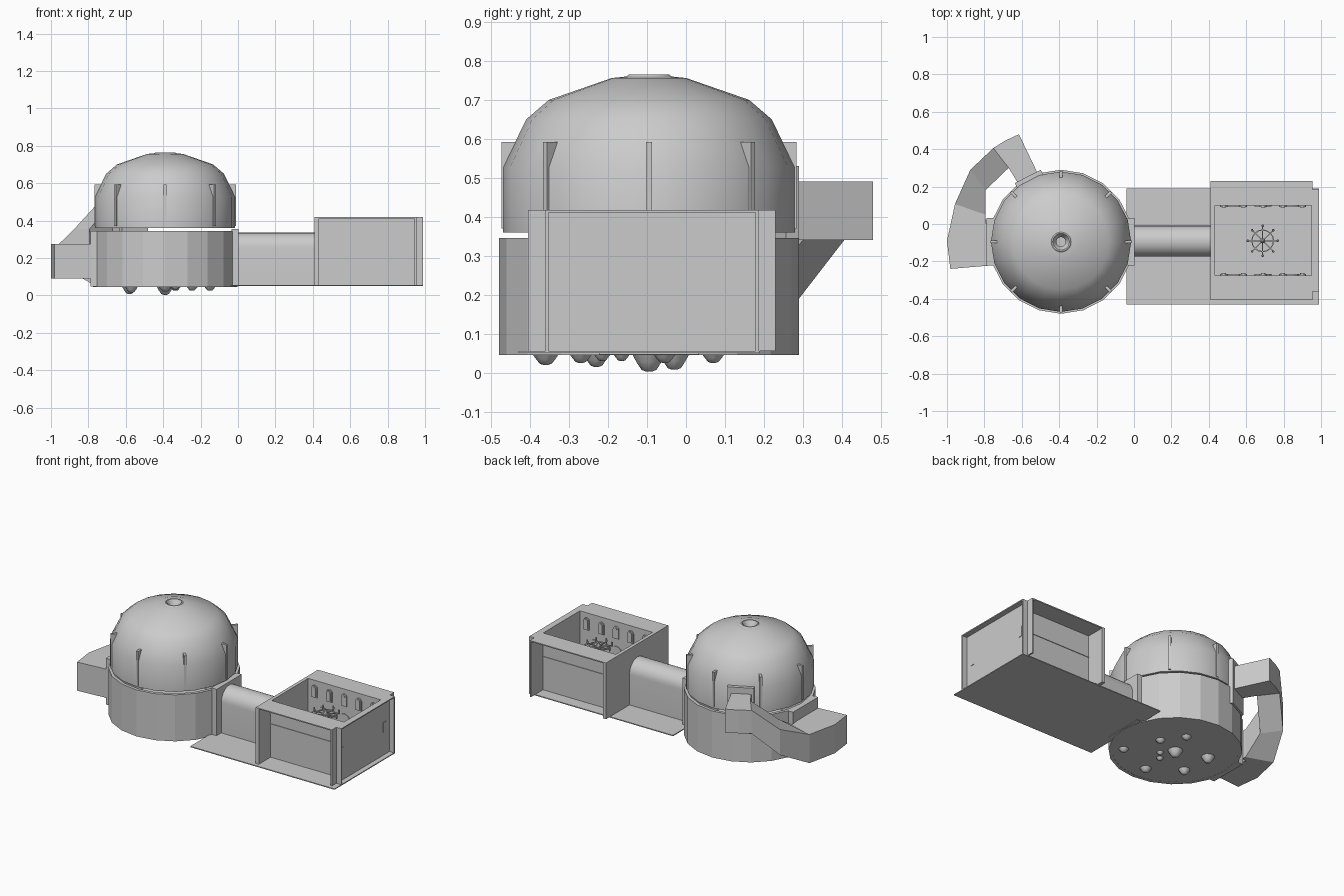
import bpy, bmesh
from math import cos, sin, pi, radians
from mathutils import Matrix, Vector

if "Cube" in bpy.data.objects:
    bpy.data.objects.remove(bpy.data.objects["Cube"])

CX, CY = -0.39, -0.095      # rotunda centre
SIDES = 20


def add_object(name, bm, smooth=None):
    bmesh.ops.recalc_face_normals(bm, faces=bm.faces)
    me = bpy.data.meshes.new(name)
    bm.to_mesh(me)
    bm.free()
    ob = bpy.data.objects.new(name, me)
    bpy.context.collection.objects.link(ob)
    if smooth:
        bpy.ops.object.select_all(action='DESELECT')
        ob.select_set(True)
        bpy.context.view_layer.objects.active = ob
        bpy.ops.object.shade_smooth_by_angle(angle=radians(smooth))
    return ob


def box(name, x, y, z, spin=0, pivot=(0, 0)):
    """Box from min/max pairs, optionally turned about z and moved to a pivot."""
    bm = bmesh.new()
    bmesh.ops.create_cube(bm, size=1)
    for v in bm.verts:
        p = Vector(a[0] + (c + 0.5) * (a[1] - a[0]) for a, c in zip((x, y, z), v.co))
        v.co = Matrix.Rotation(spin, 3, 'Z') @ p + Vector((*pivot, 0))
    return add_object(name, bm)


def lathe(name, profile, cx, cy, sides, smooth=None, closed=True):
    bm = bmesh.new()
    rings = [[bm.verts.new((cx + r * cos(2 * pi * i / sides), cy + r * sin(2 * pi * i / sides), z))
              for i in range(sides)] for r, z in profile]
    pairs = list(zip(rings, rings[1:]))
    if closed:
        pairs.append((rings[-1], rings[0]))
    else:
        bm.faces.new(rings[0])
        bm.faces.new(rings[-1])
    for a, b in pairs:
        for i in range(sides):
            j = (i + 1) % sides
            bm.faces.new((a[i], a[j], b[j], b[i]))
    return add_object(name, bm, smooth)


def extrude_profile(name, pts, offset, smooth=None):
    bm = bmesh.new()
    f = bm.faces.new([bm.verts.new(p) for p in pts])
    new = bmesh.ops.extrude_face_region(bm, geom=[f])['geom']
    if f.is_valid and f not in bm.faces:
        f = None
    bmesh.ops.translate(bm, vec=offset, verts=[g for g in new if isinstance(g, bmesh.types.BMVert)])
    return add_object(name, bm, smooth)


def arch(w, z0, z1, n=8):
    """Half-round arch outline as (across, up) points."""
    r = w / 2
    return [(-r, z0), (r, z0)] + [(r * cos(pi * i / n), z1 - r + r * sin(pi * i / n)) for i in range(n + 1)]


# --- rotunda: lower drum, floor and domed upper storey
lathe("lower_drum", [(0.385, 0.045), (0.385, 0.345), (0.365, 0.345), (0.365, 0.045)], CX, CY, SIDES)
lathe("rotunda_floor", [(0.38, 0.046), (0.38, 0.06)], CX, CY, SIDES, closed=False)
lathe("domed_storey", [(0.375, 0.36), (0.375, 0.527), (0.315, 0.65), (0.257, 0.70), (0.096, 0.756),
                       (0.058, 0.76), (0.052, 0.765), (0.045, 0.765), (0.025, 0.73), (0.03, 0.725),
                       (0.09, 0.735), (0.245, 0.685), (0.30, 0.635), (0.355, 0.52), (0.355, 0.36)],
      CX, CY, SIDES, smooth=28)
for i in range(8):
    box("dome_rib", (0.335, 0.378), (-0.0075, 0.0075), (0.37, 0.592), i * pi / 4, (CX, CY))

# --- rounded drops hanging under the floor: x, y, radius, lowest z
for x, y, r, z in [(-0.39, -0.095, 0.045, 0.003), (-0.245, -0.055, 0.03, 0.025), (-0.335, 0.07, 0.03, 0.025),
                   (-0.58, -0.03, 0.04, 0.008), (-0.57, -0.23, 0.035, 0.015), (-0.39, -0.36, 0.035, 0.02),
                   (-0.15, -0.27, 0.03, 0.025), (-0.335, -0.165, 0.022, 0.03), (-0.375, -0.215, 0.022, 0.03)]:
    d = 0.047 - z
    lathe("floor_drop", [(r, 0.047), (r * 0.75, 0.047 - d * 0.45), (r * 0.45, z + d * 0.1), (r * 0.2, z)],
          x, y, 10, smooth=40, closed=False)

# --- door surrounds on the rotunda: east, west, and the raised north-west one
box("east_door_surround", (0.355, 0.393), (-0.128, 0.128), (0.047, 0.355), 0, (CX, CY))
box("west_door_surround", (0.365, 0.398), (-0.128, 0.128), (0.047, 0.345), pi, (CX, CY))
box("upper_door_surround", (0.355, 0.392), (-0.078, 0.078), (0.235, 0.53), radians(117), (CX, CY))

# --- rising curved passage: inner x,y, outer x,y, bottom, top
sections = [(-0.77, -0.222, -0.982, -0.24, 0.09, 0.275),
            (-0.78, -0.09, -1.0, -0.09, 0.09, 0.275),
            (-0.795, 0.05, -0.957, 0.107, 0.09, 0.275),
            (-0.795, 0.18, -0.875, 0.29, 0.19, 0.355),
            (-0.67, 0.30, -0.752, 0.406, 0.34, 0.49),
            (-0.615, 0.21, -0.69, 0.445, 0.34, 0.49),
            (-0.505, 0.25, -0.615, 0.48, 0.34, 0.49)]
bm = bmesh.new()
loops = [[bm.verts.new(p) for p in ((ix, iy, a), (ox, oy, a), (ox, oy, b), (ix, iy, b))]
         for ix, iy, ox, oy, a, b in sections]
for a, b in zip(loops, loops[1:]):
    for i in range(4):
        j = (i + 1) % 4
        bm.faces.new((a[i], a[j], b[j], b[i]))
bm.faces.new(loops[0])
bm.faces.new(loops[-1])
add_object("curved_passage", bm)
# sloping apron where the passage meets the west door
extrude_profile("passage_apron", [(-0.83, -0.2, 0.09), (-0.77, -0.2, 0.055), (-0.77, -0.2, 0.09)], (0, 0.22, 0))

# --- base plate and vaulted corridor
box("base_plate", (-0.04, 0.99), (-0.43, 0.19), (0.05, 0.056))
extrude_profile("vaulted_corridor", [(-0.005, -0.092 + u, z) for u, z in arch(0.166, 0.055, 0.335, 14)],
                (0.42, 0, 0), smooth=30)

# --- square hall: inset wall panels with outward top lips and end flanges
box("hall_west_wall", (0.41, 0.432), (-0.405, 0.23), (0.055, 0.418))
MY = -0.0875                       # hall mid line
for s in (-1, 1):
    def ys(a, b):
        return tuple(sorted((MY + s * a, MY + s * b)))
    box("hall_side_wall", (0.42, 0.955), ys(0.187, 0.197), (0.055, 0.416))
    box("hall_side_lip", (0.41, 0.955), ys(0.187, 0.3175), (0.411, 0.418))
    box("hall_side_flange", (0.945, 0.955), ys(0.187, 0.3175), (0.055, 0.416))
    box("hall_side_moulding", (0.432, 0.945), ys(0.197, 0.201), (0.268, 0.273))
    box("hall_east_flange", (0.95, 0.99), ys(0.266, 0.273), (0.055, 0.416))
    box("east_wall_niche", (0.955, 0.96), ys(0.2, 0.227), (0.205, 0.268))
    # window arches on the inner face
    inner = MY + s * 0.189
    for k in range(-2, 3):
        pts = arch(0.04, 0.31, 0.388)
        extrude_profile("hall_window", [(0.69 + k * 0.105 + u, inner, z) for u, z in pts], (0, -s * 0.01, 0))
        pts = arch(0.024, 0.318, 0.38)
        extrude_profile("hall_window_pane", [(0.69 + k * 0.105 + u, inner, z) for u, z in pts], (0, -s * 0.014, 0))
    for k in (-1, 0, 1):
        extrude_profile("hall_alcove", [(0.69 + k * 0.15 + u, inner, z) for u, z in arch(0.09, 0.06, 0.26)],
                        (0, -s * 0.008, 0))
box("hall_east_wall", (0.95, 0.957), (-0.36, 0.185), (0.055, 0.416))
box("hall_east_lip", (0.95, 0.99), (-0.36, 0.185), (0.411, 0.418))

# --- hanging wheel light in the hall
LX, LY, LZ = 0.688, -0.09, 0.325
lathe("light_ring", [(0.055, LZ), (0.061, LZ), (0.061, LZ + 0.008), (0.055, LZ + 0.008)], LX, LY, 16)
lathe("light_hub", [(0.004, LZ - 0.02), (0.014, LZ - 0.005), (0.014, LZ + 0.012), (0.005, LZ + 0.03)],
      LX, LY, 8, closed=False)
for i in range(8):
    a = i * pi / 4
    box("light_spoke", (0.01, 0.08), (-0.0025, 0.0025), (LZ, LZ + 0.006), a, (LX, LY))
    lathe("light_cup", [(0.003, LZ - 0.006), (0.007, LZ + 0.006), (0.005, LZ + 0.025)],
          LX + 0.08 * cos(a), LY + 0.08 * sin(a), 6, closed=False)
